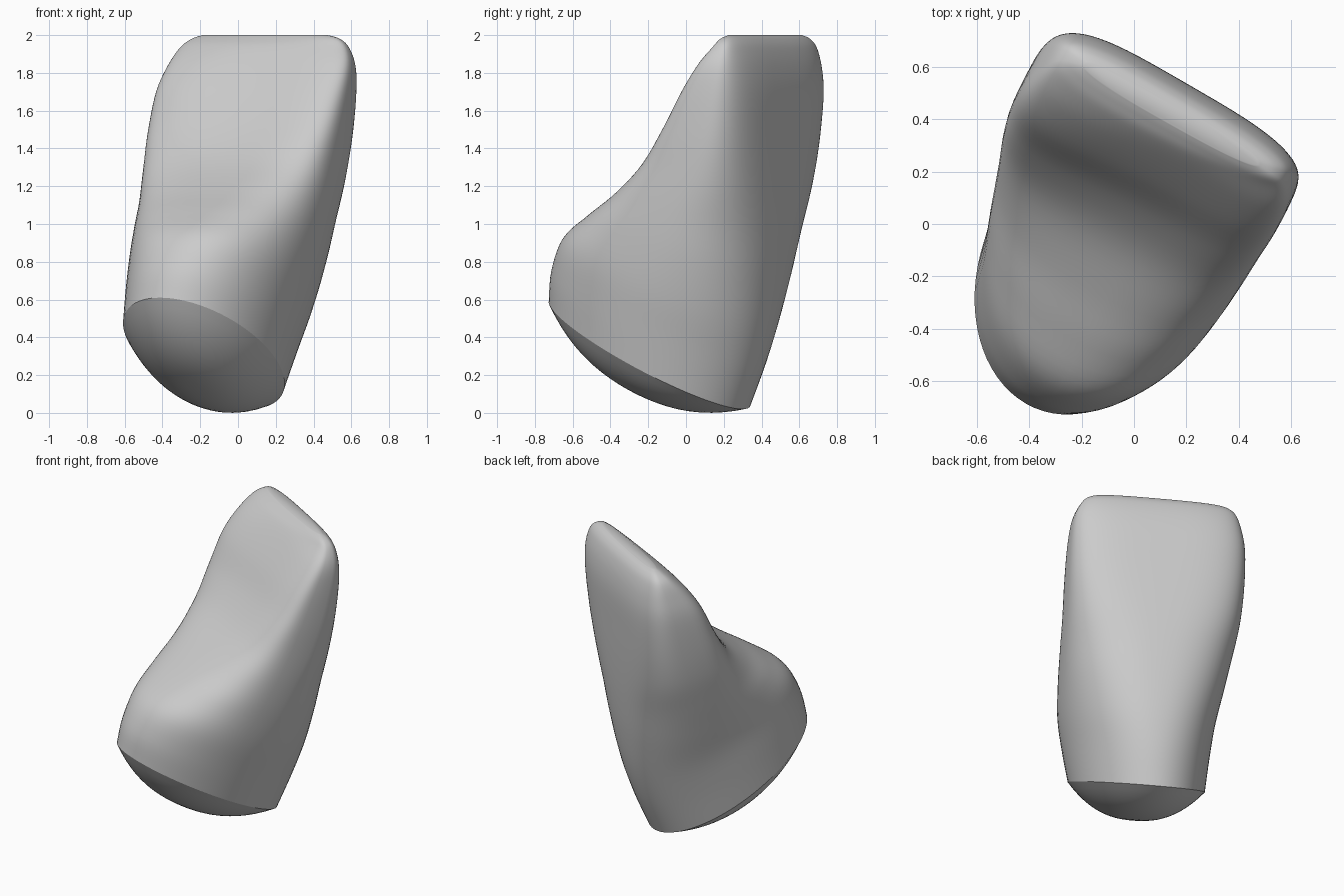
import bpy, bmesh, math
from mathutils import Vector

cube = bpy.data.objects.get("Cube")
if cube:
    bpy.data.objects.remove(cube)

SIDES = 72
STEPS = 5
U = Vector((0.866, -0.5, 0))   # across the biting edge
W = Vector((0.5, 0.866, 0))    # from the inner face to the outer face

mat = bpy.data.materials.new("enamel_grey")
mat.use_nodes = True
GREY = (0.6, 0.6, 0.6, 1)
mat.diffuse_color = GREY
mat.node_tree.nodes["Principled BSDF"].inputs["Base Color"].default_value = GREY

# inner w, inner z, outer w, outer z, outer centre u, inner shift, half width,
# roundness, skew, hollow
SECTIONS = [
    (-.80, .61, .285, .02, -.105, .09, .415, 2.0, 0, 0),
    (-.765, .77, .38, .25, -.095, .10, .445, 2.05, 0, 0),
    (-.67, .94, .445, .47, -.085, .10, .475, 2.2, 0, 0),
    (-.50, 1.06, .49, .72, -.085, .08, .505, 2.4, 0, 0),
    (-.31, 1.18, .52, .97, -.09, .06, .53, 2.6, 0, .01),
    (-.12, 1.33, .54, 1.21, -.095, .04, .55, 3.0, .02, .025),
    (.025, 1.51, .555, 1.46, -.095, .03, .56, 3.4, .05, .03),
    (.145, 1.71, .565, 1.69, -.095, .03, .557, 3.5, .08, .025),
    (.245, 1.85, .555, 1.83, -.09, .03, .535, 3.4, .08, .015),
    (.325, 1.94, .53, 1.93, -.09, .02, .495, 3.2, .06, 0),
    (.37, 1.98, .50, 1.98, -.09, .02, .445, 3.0, .03, 0),
    (.40, 2.0, .47, 2.0, -.09, .01, .38, 2.6, .01, 0),
]


def spline(a, b, c, d, t):
    """Smooth blend from b to c."""
    return [q + .5 * t * (r - p + t * (2 * p - 5 * q + 4 * r - s + t * (3 * (q - r) + s - p)))
            for p, q, r, s in zip(a, b, c, d)]


def ring(sec):
    """Rounded outline lying in a plane tilted between inner and outer face."""
    wf, zf, wb, zb, uc, shift, hw, power, skew, hollow = sec
    points = []
    for i in range(SIDES):
        a = 2 * math.pi * i / SIDES
        c, s = math.cos(a), math.sin(a)
        x = math.copysign(abs(c) ** (2 / power), c)
        y = math.copysign(abs(s) ** (2 / power), s)
        t = (y + 1) / 2
        w = wf + (wb - wf) * t
        w += (1 - t) * (skew * x * hw + hollow * (1 - 2 * x * x))
        u = uc + shift * (1 - t) + hw * x
        points.append(U * u + W * w + Vector((0, 0, zf + (zb - zf) * t)))
    return points


def loft(name, rings):
    """Skin a stack of rings and close the last one."""
    bm = bmesh.new()
    rows = [[bm.verts.new(p) for p in r] for r in rings]
    for a, b in zip(rows, rows[1:]):
        for i in range(SIDES):
            j = (i + 1) % SIDES
            bm.faces.new((a[i], a[j], b[j], b[i]))
    bm.faces.new(rows[-1])
    bmesh.ops.recalc_face_normals(bm, faces=bm.faces)
    # make the closing cap look away from the first ring
    cap = max(bm.faces, key=lambda f: len(f.verts))
    centre = sum(rings[0], Vector()) / SIDES
    if cap.normal.dot(cap.calc_center_median() - centre) < 0:
        bmesh.ops.reverse_faces(bm, faces=bm.faces)
    mesh = bpy.data.meshes.new(name)
    bm.to_mesh(mesh)
    bm.free()
    obj = bpy.data.objects.new(name, mesh)
    bpy.context.collection.objects.link(obj)
    mesh.materials.append(mat)
    bpy.ops.object.select_all(action='DESELECT')
    obj.select_set(True)
    bpy.context.view_layer.objects.active = obj
    bpy.ops.object.shade_smooth_by_angle(angle=math.radians(50))


# Crown: sections blended smoothly from the neck rim to the biting edge
rings = []
last = len(SECTIONS) - 1
for k in range(last):
    around = [SECTIONS[min(max(k + o, 0), last)] for o in (-1, 0, 1, 2)]
    rings += [ring(spline(*around, n / STEPS)) for n in range(STEPS)]
rings.append(ring(SECTIONS[-1]))
loft("tooth_crown", rings)

# Neck dome: shallow cap bulging out below the rim
rim = rings[0]
middle = sum(rim, Vector()) / SIDES
down = -(W * .46 + Vector((0, 0, .89)))
dome = []
for n in range(13):
    s = 1 - n / 12.2
    dome.append([middle + (p - middle) * s + down * .21 * (1 - s ** 2.4) for p in rim])
loft("neck_dome", dome)
